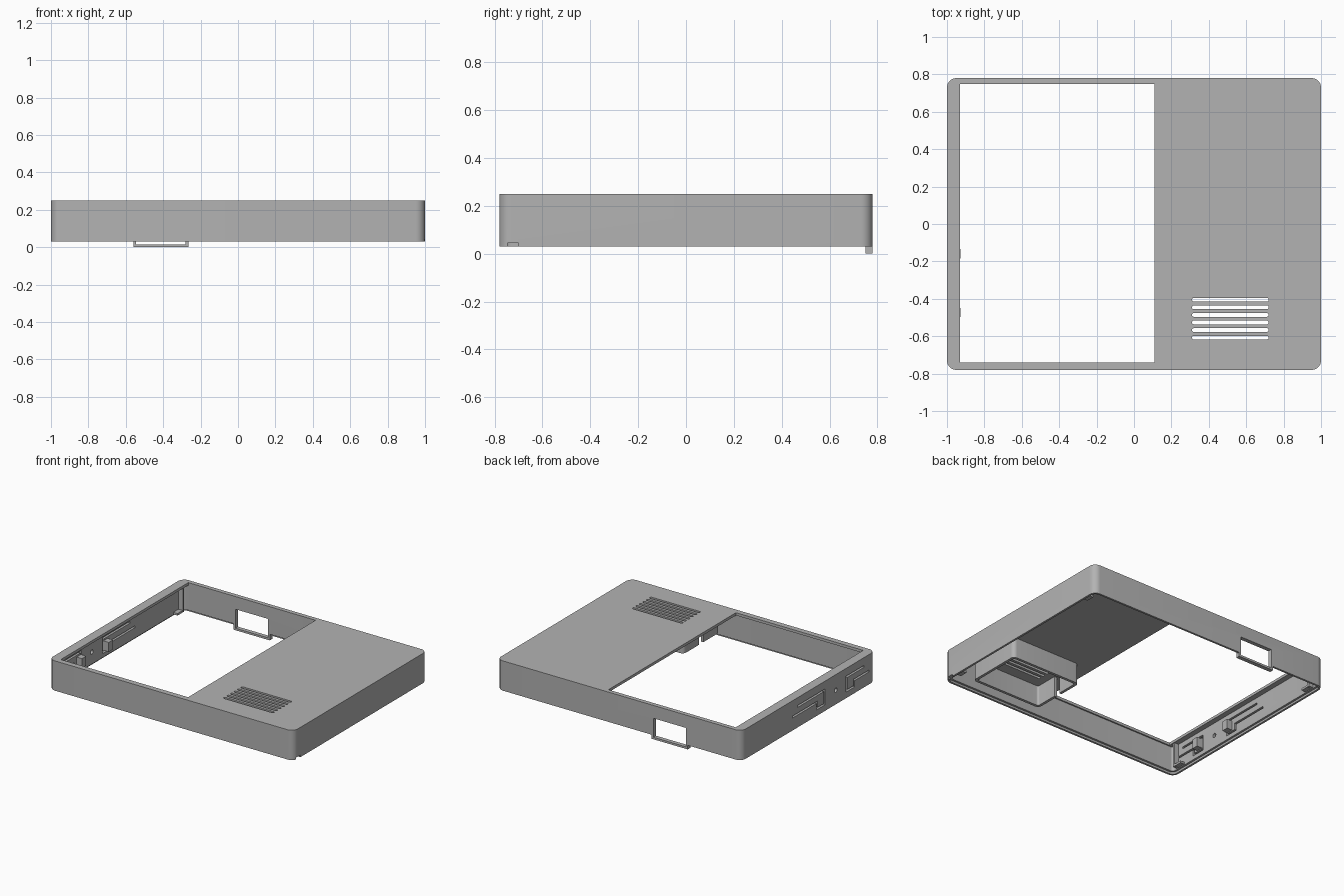
import bpy, bmesh, math
from mathutils import Vector

cube = bpy.data.objects.get("Cube")
if cube:
    bpy.data.objects.remove(cube, do_unlink=True)

grey = bpy.data.materials.new("matte_grey")
grey.use_nodes = True
grey.diffuse_color = (0.45, 0.45, 0.45, 1)
grey.node_tree.nodes["Principled BSDF"].inputs["Base Color"].default_value = (0.45, 0.45, 0.45, 1)


def prism(name, x0, x1, y0, y1, z0, z1, radius=0, steps=8):
    """Upright block, with rounded vertical corners when a radius is given."""
    bm = bmesh.new()
    ring = []
    corners = [(x1, y1, -1, -1), (x0, y1, 1, -1), (x0, y0, 1, 1), (x1, y0, -1, 1)]
    for i, (x, y, sx, sy) in enumerate(corners):
        if not radius:
            ring.append(bm.verts.new((x, y, z0)))
            continue
        for k in range(steps + 1):
            a = math.pi / 2 * (i + k / steps)
            ring.append(bm.verts.new((x + radius * (sx + math.cos(a)),
                                      y + radius * (sy + math.sin(a)), z0)))
    face = bm.faces.new(ring)
    lid = bmesh.ops.extrude_face_region(bm, geom=[face])["geom"]
    bmesh.ops.translate(bm, vec=(0, 0, z1 - z0),
                        verts=[v for v in lid if isinstance(v, bmesh.types.BMVert)])
    bmesh.ops.recalc_face_normals(bm, faces=bm.faces)
    mesh = bpy.data.meshes.new(name)
    bm.to_mesh(mesh)
    bm.free()
    mesh.materials.append(grey)
    obj = bpy.data.objects.new(name, mesh)
    bpy.context.collection.objects.link(obj)
    return obj


def combine(obj, others, operation="DIFFERENCE"):
    """Apply a boolean with each helper, then remove the helpers."""
    for other in others:
        mod = obj.modifiers.new("cut", "BOOLEAN")
        mod.operation, mod.solver, mod.object = operation, "EXACT", other
    bpy.context.view_layer.update()
    graph = bpy.context.evaluated_depsgraph_get()
    mesh = bpy.data.meshes.new_from_object(obj.evaluated_get(graph))
    obj.modifiers.clear()
    obj.data = mesh
    for other in others:
        bpy.data.objects.remove(other, do_unlink=True)


W, D, Z0, TOP, WALL, PLATE = 1.0, 0.78, 0.03, 0.25, 0.03, 0.02

# Case shell: hollow tray with a recessed lower rim and a large top opening
case = prism("case_shell", -W, W, -D, D, Z0, TOP, 0.05)
combine(case, [
    prism("hollow", -W + WALL, W - WALL, -D + WALL, D - WALL, Z0 - 0.1, TOP - PLATE, 0.02),
    prism("rim_step", -W + 0.015, W - 0.015, -D + 0.015, D - 0.015, Z0 - 0.1, Z0 + 0.015, 0.035),
    prism("opening", -0.93, 0.11, -0.74, 0.748, 0.1, 0.4),
])

# Port surround that hangs below the back wall
combine(case, [prism("port_block", -0.56, -0.265, D - WALL, D, 0, 0.1)], "UNION")
cutters = [prism("port", -0.545, -0.28, 0.6, 0.9, 0.015, 0.155)]

# Ventilation slots
for i in range(6):
    y = -0.405 - 0.0405 * i
    cutters.append(prism("vent", 0.31, 0.72, y - 0.01, y + 0.01, 0.15, 0.4, 0.0099))

# Notch near the front of the left wall
cutters.append(prism("notch", 0.9, 1.1, -0.745, -0.70, 0, 0.045))


def button_slots(tip, way, arm):
    """Stepped slots that free a springy push button on the side wall."""
    def slot(a, b, z0, z1):
        ya, yb = sorted((tip + way * a, tip + way * b))
        return prism("slot", -1.1, -0.95, ya, yb, z0, z1)
    g = 0.014
    return [slot(0, arm - 0.06, 0.178, 0.178 + g), slot(0, g, 0.075, 0.185),
            slot(0, 0.1, 0.075, 0.075 + g), slot(0.1 - g, 0.1, 0.08, 0.135),
            slot(0.1 - g, arm, 0.122, 0.122 + g)]


cutters += button_slots(-0.195, 1, 0.38) + button_slots(-0.44, -1, 0.27)

# Round indicator hole between the buttons
hole = prism("hole", -0.016, 0.016, -0.016, 0.016, -0.1, 0.1, 0.0159, 5)
hole.rotation_euler = (0, math.pi / 2, 0)
hole.location = (-W, -0.32, 0.135)
cutters.append(hole)
combine(case, cutters)

# Open speaker box below the vents
box = prism("speaker_box", 0.23, 0.80, -0.72, -0.30, 0.08, TOP - PLATE + 0.002, 0.03)
combine(box, [
    prism("box_hollow", 0.25, 0.78, -0.70, -0.32, 0, 0.4, 0.015),
    prism("box_gap", 0.1, 0.3, -0.53, -0.48, 0, 0.4),
])

# Button plungers on the inside of the right wall
parts = [case, box]
for name, y in (("upper_button_plunger", -0.16), ("lower_button_plunger", -0.42 - 0.053)):
    parts.append(prism(name, -0.98, -0.927, y - 0.025, y + 0.025, 0.095, 0.165))

# Corner ribs and clips inside the walls
for sy, side in ((-1, "front"), (1, "back")):
    y = sy * 0.70
    parts.append(prism(side + "_corner_rib", -0.975, -0.935, y - 0.008, y + 0.008, 0.05, 0.235))
    for sx, end in ((-1, "right"), (1, "left")):
        x = sx * 0.955
        parts.append(prism(f"{side}_{end}_clip", x - 0.02, x + 0.02,
                           sy * 0.66 - 0.03, sy * 0.66 + 0.03, 0.05, 0.065))

# Smooth the rounded corners, keep edges sharp
bpy.ops.object.select_all(action="DESELECT")
for obj in parts:
    obj.select_set(True)
bpy.context.view_layer.objects.active = case
bpy.ops.object.shade_smooth_by_angle(angle=math.radians(30))
